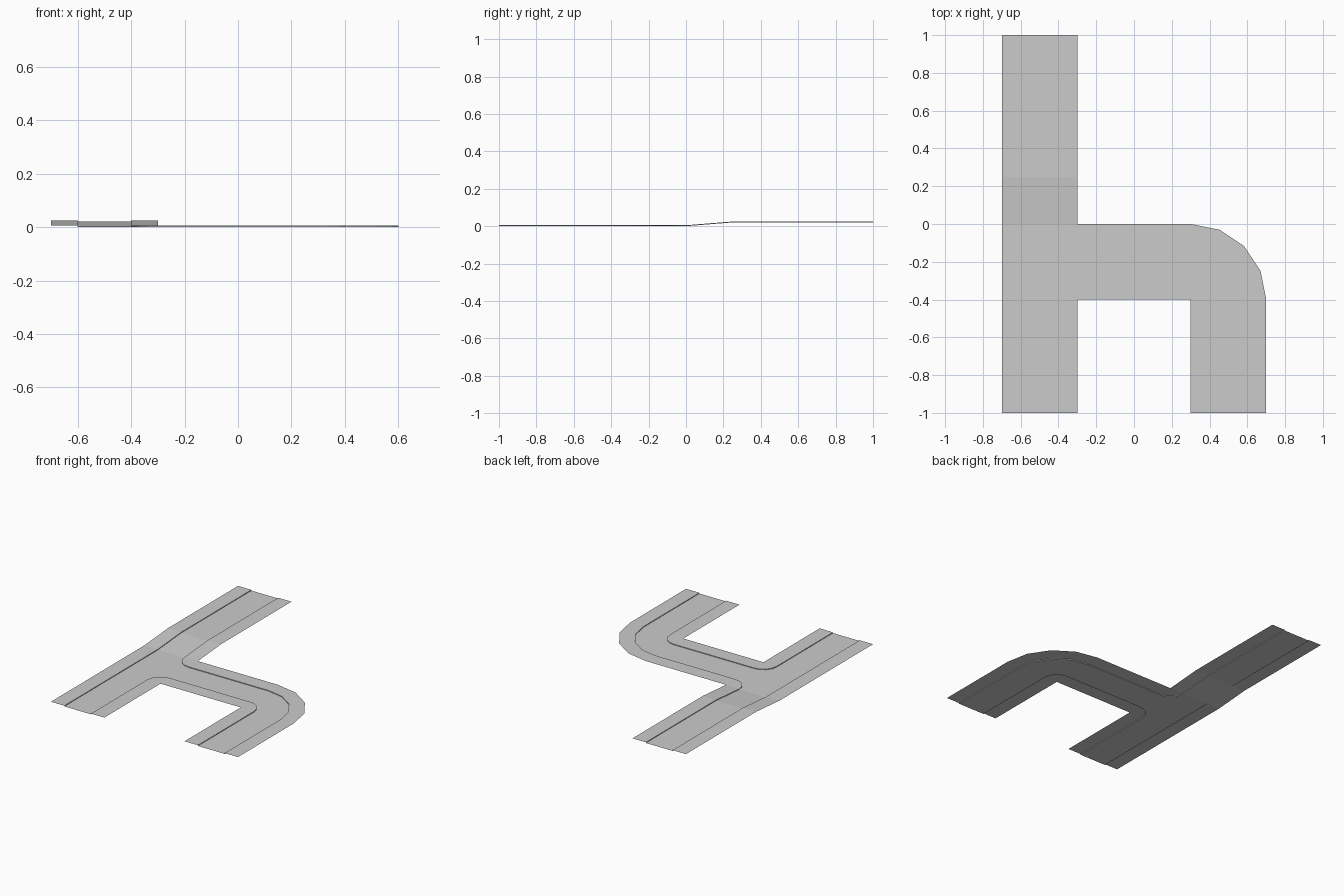
import bpy, bmesh, math

if "Cube" in bpy.data.objects:
    bpy.data.objects.remove(bpy.data.objects["Cube"])

KERB = 0.005      # kerb height above the road
RISE = 0.02       # height gained by the ramp
RAMP = 0.25       # ramp runs from y = 0 to here

mat = bpy.data.materials.new("light grey paving")
mat.diffuse_color = (0.6, 0.6, 0.6, 1)
mat.use_nodes = True
mat.node_tree.nodes["Principled BSDF"].inputs["Base Color"].default_value = mat.diffuse_color


def height(y):
    return RISE * min(max(y / RAMP, 0), 1)


def arc(cx, cy, r, start, end, n=4):
    angles = [math.radians(start + (end - start) * i / n) for i in range(n + 1)]
    return [(cx + r * math.cos(a), cy + r * math.sin(a)) for a in angles]


def finish(name, bm):
    bmesh.ops.remove_doubles(bm, verts=bm.verts[:], dist=1e-5)
    mesh = bpy.data.meshes.new(name)
    bm.to_mesh(mesh)
    bm.free()
    mesh.materials.append(mat)
    bpy.context.collection.objects.link(bpy.data.objects.new(name, mesh))


def kerb(name, outer, inner):
    """Flat strip from outer to inner line, then a step down; road on the right."""
    bm = bmesh.new()
    rows = [[bm.verts.new((x, y, height(y) + h)) for x, y in line]
            for line, h in ((outer, KERB), (inner, KERB), (inner, 0))]
    for a, b in zip(rows, rows[1:]):
        for i in range(len(a) - 1):
            bm.faces.new((a[i], b[i], b[i + 1], a[i + 1]))
    finish(name, bm)


# Straight kerb along the left edge
ys = (-1, 0, RAMP, 1)
kerb("left_kerb", [(-0.7, y) for y in ys], [(-0.6, y) for y in ys])

# Kerb down the ramp, along the branch and round the bend
outer = [(-0.3, 1), (-0.3, RAMP)] + [(-0.3, 0)] * 5 + arc(0.3, -0.4, 0.4, 90, 0) + [(0.7, -1)]
bend = arc(-0.3, 0, 0.1, 180, 270) + arc(0.3, -0.4, 0.3, 90, 0) + [(0.6, -1)]
kerb("outer_kerb", outer, [(-0.4, 1), (-0.4, RAMP)] + bend)

# Kerb around the gap between the two legs
gap_outer = [(0.3, -1)] + [(0.3, -0.4)] * 5 + [(-0.3, -0.4)] * 5 + [(-0.3, -1)]
gap = [(0.4, -1)] + arc(0.3, -0.4, 0.1, 0, 90) + arc(-0.3, -0.4, 0.1, 90, 180) + [(-0.4, -1)]
kerb("inner_kerb", gap_outer, gap)

# Road surface: level junction, ramp and raised straight
bm = bmesh.new()
outlines = [[(-0.6, -1), (-0.6, 0)] + bend + gap]
outlines += [[(-0.6, a), (-0.6, b), (-0.4, b), (-0.4, a)] for a, b in ((0, RAMP), (RAMP, 1))]
for line in outlines:
    face = bm.faces.new([bm.verts.new((x, y, height(y))) for x, y in line])
    face.normal_update()
    if face.normal.z < 0:
        face.normal_flip()
bmesh.ops.triangulate(bm, faces=bm.faces[:])
finish("road_surface", bm)
